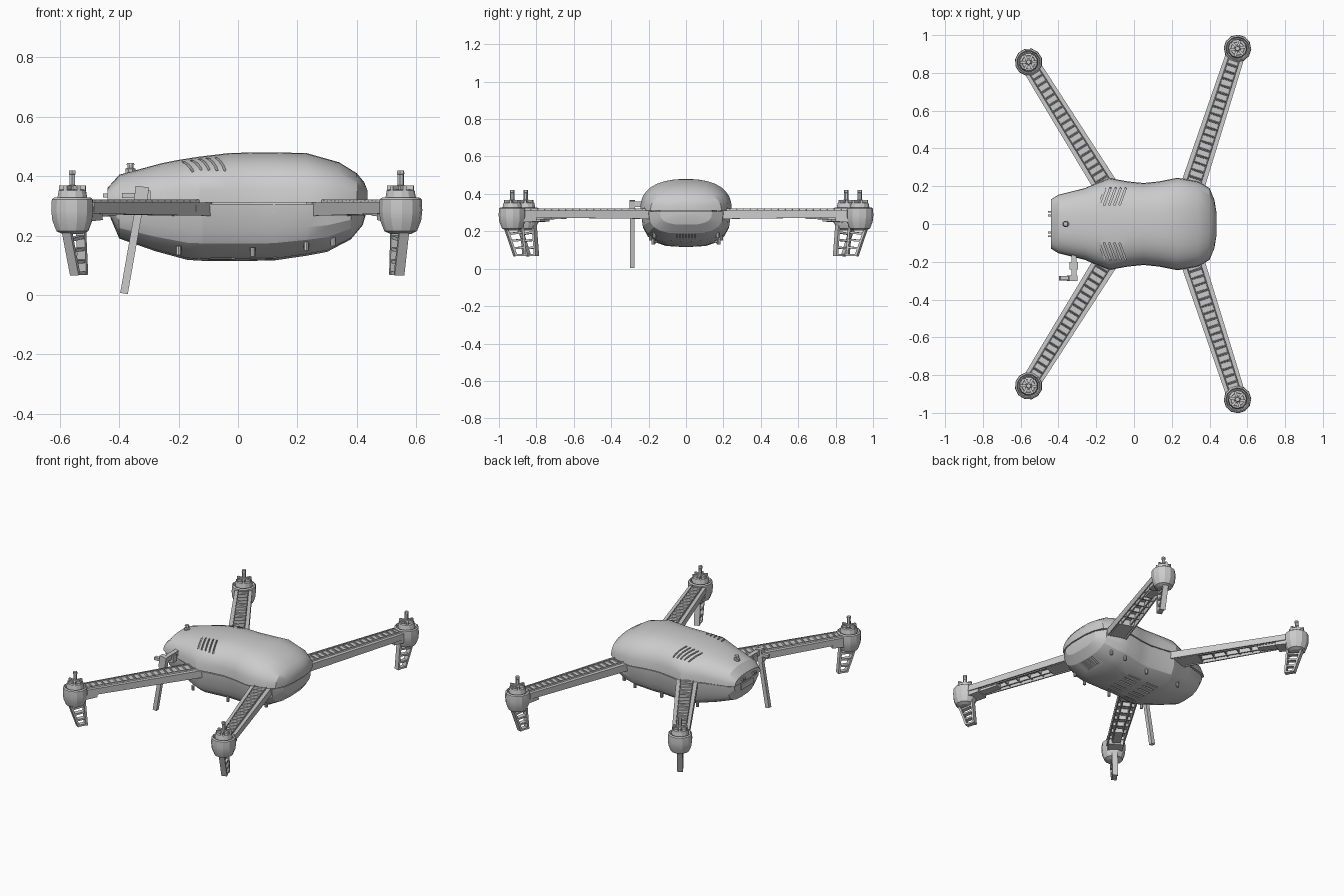
import bpy, bmesh, math
from mathutils import Vector, Matrix

if "Cube" in bpy.data.objects:
    bpy.data.objects.remove(bpy.data.objects["Cube"])

grey = bpy.data.materials.new("plain_grey")
grey.use_nodes = True
COLOUR = (0.6, 0.6, 0.6, 1)
grey.diffuse_color = COLOUR
grey.node_tree.nodes["Principled BSDF"].inputs["Base Color"].default_value = COLOUR


def finish(name, bm, place=Matrix(), smooth=None):
    """Turn a bmesh into a named object."""
    bmesh.ops.recalc_face_normals(bm, faces=bm.faces)
    mesh = bpy.data.meshes.new(name)
    bm.to_mesh(mesh)
    bm.free()
    mesh.materials.append(grey)
    obj = bpy.data.objects.new(name, mesh)
    bpy.context.collection.objects.link(obj)
    obj.matrix_world = place
    if smooth:
        bpy.ops.object.select_all(action='DESELECT')
        obj.select_set(True)
        bpy.context.view_layer.objects.active = obj
        bpy.ops.object.shade_smooth_by_angle(angle=math.radians(smooth))
    return obj


def bar(bm, p, q, wide, tall):
    """Box running from p to q."""
    p, q = Vector(p), Vector(q)
    turn = (q - p).to_track_quat('X', 'Z').to_matrix().to_4x4()
    size = Matrix.Diagonal(((q - p).length, wide, tall, 1))
    bmesh.ops.create_cube(bm, size=1, matrix=Matrix.Translation((p + q) / 2) @ turn @ size)


def lathe(bm, profile, sides):
    """Closed turned solid about z from (radius, height) pairs."""
    rings = []
    for r, z in profile:
        rings.append([bm.verts.new((r * math.cos(a), r * math.sin(a), z))
                      for a in (math.tau * (i + 0.5) / sides for i in range(sides))])
    skin(bm, rings)


def skin(bm, rings):
    n = len(rings[0])
    for a, b in zip(rings, rings[1:]):
        for i in range(n):
            j = (i + 1) % n
            bm.faces.new((a[i], a[j], b[j], b[i]))
    bm.faces.new(rings[0])
    bm.faces.new(rings[-1])


def half_shell(name, sections, base, power, steps, smooth):
    """Loft half superellipses (x, half width, crown height) along x."""
    bm = bmesh.new()
    rings = []
    for x, w, crown in sections:
        ring = []
        for i in range(steps + 1):
            c, s = math.cos(math.pi * i / steps), math.sin(math.pi * i / steps)
            y = math.copysign(abs(c) ** (2 / power), c) * w
            ring.append(bm.verts.new((x, y, base + (crown - base) * abs(s) ** (2 / power))))
        rings.append(ring)
    skin(bm, rings)
    return finish(name, bm, smooth=smooth)


def cut(target, name, bm):
    cutter = finish(name, bm)
    cutter.hide_render = True
    cutter.hide_set(True)
    mod = target.modifiers.new("slots", 'BOOLEAN')
    mod.object = cutter
    mod.solver = 'EXACT'


# Body shells, with a recessed core showing as the seam
upper = half_shell("upper_shell", [
    (-.44, .13, .36), (-.40, .155, .405), (-.26, .19, .443), (-.20, .215, .455),
    (-.13, .243, .466), (-.03, .225, .478), (.05, .217, .48), (.13, .225, .48),
    (.23, .245, .478), (.34, .225, .447), (.40, .19, .41), (.425, .13, .38),
    (.437, .06, .35)], .311, 2.5, 16, 28)
lower = half_shell("lower_shell", [
    (-.43, .125, .26), (-.40, .145, .19), (-.28, .18, .148), (-.17, .22, .118),
    (-.12, .238, .115), (.05, .214, .115), (.12, .22, .116), (.23, .24, .132),
    (.30, .23, .145), (.38, .2, .187), (.42, .14, .235), (.433, .06, .28)],
    .306, 2.9, 10, 22)
half_shell("seam_core", [(-.42, .11, .33), (-.13, .232, .33), (.05, .207, .33),
                         (.23, .235, .33), (.41, .14, .33)], .28, 8, 8, None)

# Fan of cooling slits in the upper shell
bm = bmesh.new()
for side in (-1, 1):
    for i in range(5):
        x = -.185 + .027 * i
        bar(bm, (x, side * .1, .462), (x + .035, side * .195, .428), .008, .035)
cut(upper, "slit_cutter", bm)

# Slots under the belly and the grille at the tail
bm = bmesh.new()
for side in (-1, 1):
    for i in range(3):
        for x in (-.1, .04):
            bar(bm, (x, side * (.025 + .04 * i), .115), (x + .09, side * (.025 + .04 * i), .115), .01, .025)
for i in range(7):
    y = -.048 + .016 * i
    bar(bm, (.32, y, .153), (.375, y, .182), .007, .03)
cut(lower, "belly_slot_cutter", bm)

# Rivets along the lower flanks
bm = bmesh.new()
for side in (-1, 1):
    for x, y, z in ((.05, .175, .145), (.23, .19, .165), (.32, .17, .18), (-.2, .17, .15)):
        bmesh.ops.create_cone(bm, cap_ends=True, segments=8, radius1=.009, radius2=.009,
                              depth=.03, matrix=Matrix.Translation((x, side * y, z)))
finish("belly_rivets", bm)

# Knob on top of the nose, and the nose fittings
bm = bmesh.new()
lathe(bm, [(.018, .39), (.018, .425), (.011, .428), (.011, .437), (.015, .438), (.012, .445)], 8)
finish("top_knob", bm, Matrix.Translation((-.362, 0, 0)))
bm = bmesh.new()
bar(bm, (-.42, 0, .28), (-.437, 0, .28), .12, .035)
for y in (-.065, -.045, .045, .065):
    bar(bm, (-.42, y, .335), (-.455, y, .335), .01, .012)
finish("nose_fittings", bm)

# Folding antenna on the front flank
bm = bmesh.new()
bar(bm, (-.384, -.288, .005), (-.332, -.288, .30), .024, .026)
bar(bm, (-.332, -.288, .29), (-.322, -.288, .365), .03, .045)
bar(bm, (-.318, -.14, .345), (-.318, -.3, .345), .028, .03)
bar(bm, (-.318, -.2, .33), (-.318, -.24, .33), .045, .045)
bar(bm, (-.39, -.285, .335), (-.31, -.285, .335), .022, .018)
finish("antenna", bm)


def arm(name, length, place):
    """Ladder-topped channel; the pod centre is the local origin."""
    start, end, cells = -length, -.055, round(length / .043)
    half = lambda u: .05 + .014 * (-u / length)
    bm = bmesh.new()
    # Top deck with sunken panels
    rows = []
    for i in range(cells + 1):
        u = start + (end - start) * i / cells
        rows.append([bm.verts.new((u, k * half(u), .312)) for k in (-1, -.62, .62, 1)])
    panels = []
    for a, b in zip(rows, rows[1:]):
        for k in range(3):
            face = bm.faces.new((a[k], b[k], b[k + 1], a[k + 1]))
            if k == 1:
                panels.append(face)
    bmesh.ops.inset_individual(bm, faces=panels, thickness=.006)
    bmesh.ops.inset_individual(bm, faces=panels, thickness=.003, depth=.009)
    bmesh.ops.inset_individual(bm, faces=panels, thickness=.003)
    bmesh.ops.inset_individual(bm, faces=panels, thickness=.002, depth=-.006)
    deck = finish(name + "_deck", bm, place)
    solid = deck.modifiers.new("thickness", 'SOLIDIFY')
    solid.thickness = .01
    # Side rails, spine and cross ribs of the open underside
    bm = bmesh.new()
    for k in (-1, 1):
        bar(bm, (start, k * (half(start) - .004), .284), (end, k * (half(end) - .004), .292), .008, .036)
        bar(bm, (start, k * .03, .288), (end, k * .024, .292), .008, .026)
    for i in range(1, cells, 2):
        u = start + (end - start) * i / cells
        bar(bm, (u, -half(u), .292), (u, half(u), .292), .007, .022)
    bar(bm, (start, 0, .282), (start + .2, 0, .285), .095, .03)
    bar(bm, (-.24, 0, .282), (-.1, 0, .277), .05, .03)
    bar(bm, (-.12, 0, .28), (-.04, 0, .275), .09, .055)
    finish(name + "_channel", bm, place)


def motor_pod(name, place):
    bm = bmesh.new()
    lathe(bm, [(.034, .205), (.055, .215), (.069, .25), (.073, .285), (.071, .322),
               (.063, .328), (.057, .31)], 12)
    finish(name + "_pod", bm, place, 25)
    # Motor with a notched rim, hub and shaft
    bm = bmesh.new()
    lathe(bm, [(.044, .30), (.052, .325), (.047, .352), (.036, .356), (.034, .348)], 12)
    lathe(bm, [(.02, .34), (.018, .366), (.012, .37)], 8)
    lathe(bm, [(.011, .36), (.011, .405), (.013, .407), (.012, .42)], 6)
    for i in range(6):
        a = math.tau * i / 6
        d = Vector((math.cos(a), math.sin(a), 0))
        bar(bm, d * .014 + Vector((0, 0, .359)), d * .045 + Vector((0, 0, .359)), .013, .018)
    finish(name + "_motor", bm, place)


def leg(name, place):
    """Tapered ladder frame under the pod."""
    top_out, foot_out = Vector((.042, 0, .235)), Vector((-.018, 0, .068))
    top_in, foot_in = Vector((-.052, 0, .25)), Vector((-.068, 0, .068))
    bm = bmesh.new()
    bar(bm, top_out, foot_out, .034, .012)
    bar(bm, top_in, foot_in, .034, .012)
    for t in (.3, .52, .75, .97):
        bar(bm, top_out.lerp(foot_out, t), top_in.lerp(foot_in, t), .028, .011)
    finish(name + "_leg", bm, place)


# Four arms, each with its motor pod and landing leg
for side, hip, tip in (("right", (-.13, .17), (-.558, .857)), ("left", (.30, .17), (.548, .929))):
    for end, sign in (("front", -1), ("back", 1)):
        run = Vector((tip[0] - hip[0], sign * (tip[1] - hip[1])))
        place = (Matrix.Translation((tip[0], sign * tip[1], 0))
                 @ Matrix.Rotation(math.atan2(run.y, run.x), 4, 'Z'))
        name = end + "_" + side
        arm(name + "_arm", run.length, place)
        motor_pod(name, place)
        leg(name, place)
